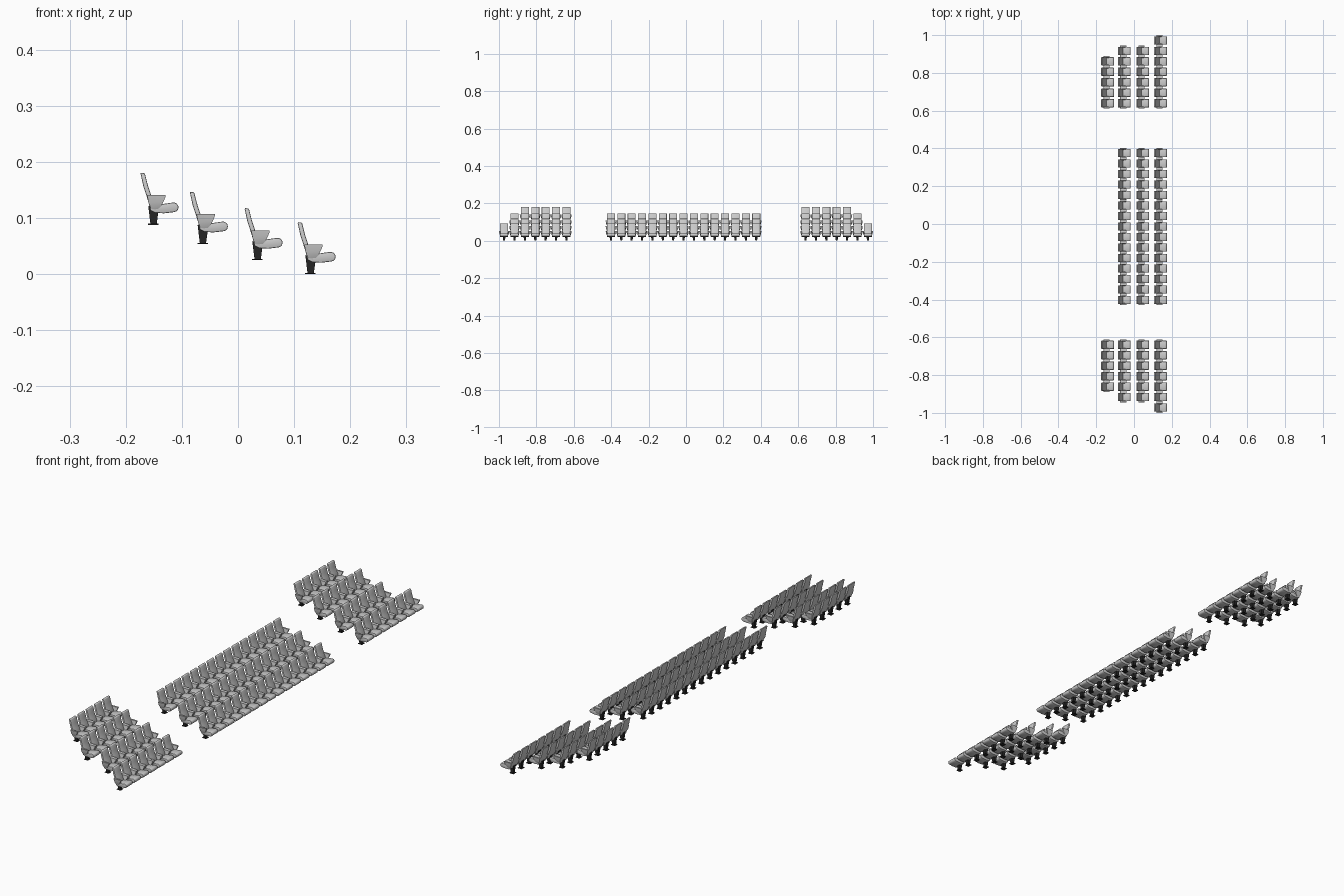
import bpy, bmesh, math

if "Cube" in bpy.data.objects:
    bpy.data.objects.remove(bpy.data.objects["Cube"])

PITCH = 0.0555


def finish(bm, name, mat=None):
    bmesh.ops.recalc_face_normals(bm, faces=bm.faces)
    me = bpy.data.meshes.new(name)
    bm.to_mesh(me)
    bm.free()
    for p in me.polygons:
        p.use_smooth = True
    me.set_sharp_from_angle(angle=math.radians(40))
    if mat:
        me.materials.append(mat)
    return me


def extrude(bm, profile, y0, y1):
    """Solid from an x-z profile, spanning y0 to y1."""
    a = [bm.verts.new((x, y0, z)) for x, z in profile]
    b = [bm.verts.new((x, y1, z)) for x, z in profile]
    n = len(profile)
    faces = [bm.faces.new(a), bm.faces.new(b[::-1])]
    for i in range(n):
        faces.append(bm.faces.new((a[i], b[i], b[(i + 1) % n], a[(i + 1) % n])))
    return faces


def soften(bm, width, segments=2):
    bmesh.ops.recalc_face_normals(bm, faces=bm.faces)
    edges = [e for e in bm.edges if e.calc_face_angle(0) > math.radians(50)]
    bmesh.ops.bevel(bm, geom=edges, offset=width, segments=segments,
                    profile=0.5, affect='EDGES', clamp_overlap=True)


black = bpy.data.materials.new("black_metal")
black.diffuse_color = (0.02, 0.02, 0.02, 1)
black.use_nodes = True
black.node_tree.nodes["Principled BSDF"].inputs["Base Color"].default_value = black.diffuse_color

# backrest: tall leaning panel
bm = bmesh.new()
extrude(bm, [(0.106, 0.093), (0.114, 0.092), (0.119, 0.072), (0.126, 0.05),
             (0.136, 0.032), (0.135, 0.023), (0.124, 0.027), (0.119, 0.045),
             (0.111, 0.07)], -0.0215, 0.0215)
soften(bm, 0.002)
backrest = finish(bm, "backrest")

# cushion: slightly tilted pad with a rounded front
bm = bmesh.new()
pts = [(0.125, 0.033), (0.145, 0.037), (0.162, 0.0395)]
for i in range(7):
    t = math.radians(80 - i * 27)
    pts.append((0.1655 + 0.0085 * math.cos(t), 0.0312 + 0.0085 * math.sin(t)))
pts += [(0.148, 0.0205), (0.132, 0.0215), (0.123, 0.026)]
extrude(bm, pts, -0.0215, 0.0215)
soften(bm, 0.002)
cushion = finish(bm, "cushion")

# armrests: side panels curving inwards towards the bottom
bm = bmesh.new()
arm = [(0.118, 0.053), (0.151, 0.053), (0.1505, 0.049), (0.147, 0.041),
       (0.143, 0.033), (0.139, 0.029), (0.131, 0.027), (0.125, 0.029),
       (0.121, 0.038)]
for s in (-1, 1):
    n = len(arm)
    rings = []
    for thick in (0.0, 0.007):
        ring = []
        for x, z in arm:
            k = min(1, (0.053 - z) / 0.026)
            ring.append(bm.verts.new((x, s * (0.0277 - 0.007 * k ** 2 - thick), z)))
        rings.append(ring)
    a, b = rings
    for i in range(n):
        j = (i + 1) % n
        bm.faces.new((a[i], b[i], b[j], a[j]))
    # bridge the curved side faces across matching heights
    for r in rings:
        bm.faces.new((r[0], r[1], r[2], r[8]))
        bm.faces.new((r[8], r[2], r[3]))
        bm.faces.new((r[8], r[3], r[4], r[7]))
        bm.faces.new((r[7], r[4], r[5], r[6]))
armrests = finish(bm, "armrests")

# pedestal: tapered black leg with a thin foot plate
bm = bmesh.new()
extrude(bm, [(0.120, 0.034), (0.139, 0.030), (0.135, 0.001), (0.124, 0.001)],
        -0.008, 0.008)
for v in bm.verts:
    if v.co.z < 0.01:
        v.co.y *= 0.6
extrude(bm, [(0.1195, 0.002), (0.1385, 0.002), (0.1385, 0), (0.1195, 0)],
        -0.0095, 0.0095)
pedestal = finish(bm, "pedestal", black)


def seat(dx, y, dz):
    for me in (backrest, cushion, armrests, pedestal):
        ob = bpy.data.objects.new(me.name, me)
        ob.location = (dx, y, dz)
        bpy.context.collection.objects.link(ob)


# rows: x shift, z shift, seats in each side block, seats in the middle block
rows = [(0.0, 0.0, 7, 15), (-0.0945, 0.025, 6, 15),
        (-0.192, 0.054, 6, 15), (-0.280, 0.088, 5, 0)]
for dx, dz, side, middle in rows:
    for i in range(side):
        for s in (-1, 1):
            seat(dx, s * (0.6393 + i * PITCH), dz)
    for i in range(middle):
        seat(dx, -0.013 + (i - 7) * PITCH, dz)
